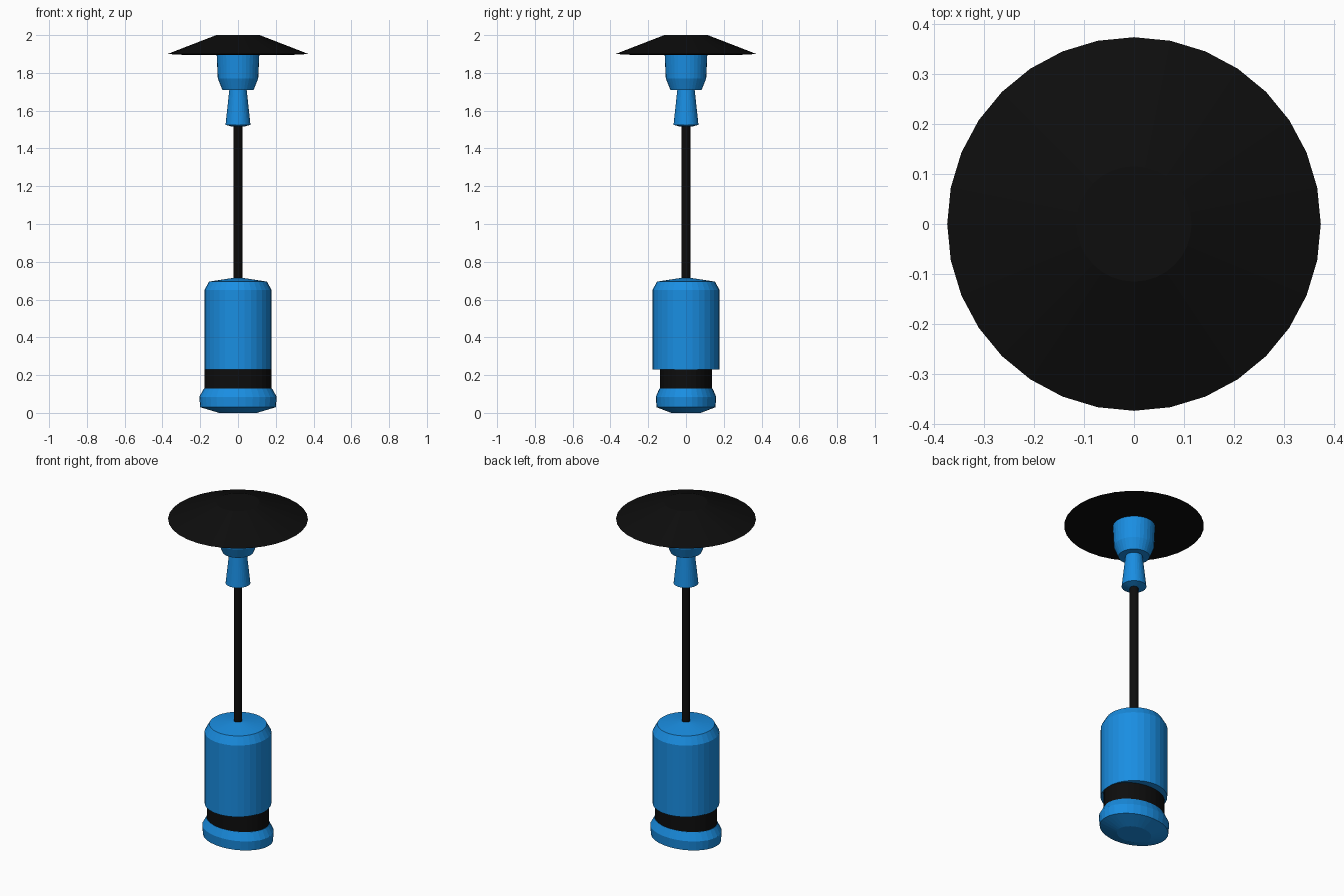
import bpy, bmesh
from math import cos, sin, tau

if "Cube" in bpy.data.objects:
    bpy.data.objects.remove(bpy.data.objects["Cube"])


def material(name, rgb):
    m = bpy.data.materials.new(name)
    m.diffuse_color = (*rgb, 1)
    m.use_nodes = True
    m.node_tree.nodes["Principled BSDF"].inputs["Base Color"].default_value = m.diffuse_color
    return m


BLUE = material("blue_paint", (0.01, 0.27, 0.76))
BLACK = material("black_metal", (0.004, 0.004, 0.004))


def lathe(name, profile, mat, sides=32, y_scale=1.0):
    """Flat-faced turned solid from (radius, z) points listed bottom to top."""
    bm = bmesh.new()
    rings = [[bm.verts.new((r * cos(tau * i / sides),
                            r * sin(tau * i / sides) * y_scale, z))
              for i in range(sides)] for r, z in profile]
    for a, b in zip(rings, rings[1:]):
        for i in range(sides):
            j = (i + 1) % sides
            bm.faces.new((a[i], a[j], b[j], b[i]))
    bm.faces.new(rings[0][::-1])
    bm.faces.new(rings[-1])
    mesh = bpy.data.meshes.new(name)
    bm.to_mesh(mesh)
    bm.free()
    mesh.materials.append(mat)
    obj = bpy.data.objects.new(name, mesh)
    bpy.context.collection.objects.link(obj)
    return obj


OVAL = 0.78

# oval foot and the dark band above it
lathe("base", [(0.10, 0), (0.20, 0.03), (0.205, 0.085), (0.18, 0.13)], BLUE, y_scale=OVAL)
lathe("base_band", [(0.178, 0.13), (0.178, 0.23)], BLACK, y_scale=OVAL)

# round tank housing with sloped shoulder
lathe("tank_housing", [(0.178, 0.23), (0.178, 0.65), (0.153, 0.695), (0.023, 0.715)], BLUE)

# slim pole
lathe("pole", [(0.023, 0.70), (0.023, 1.53)], BLACK, sides=16)

# flared neck and burner head
lathe("neck", [(0.03, 1.515), (0.066, 1.525), (0.046, 1.71)], BLUE)
lathe("burner_head", [(0.083, 1.71), (0.107, 1.77), (0.113, 1.90)], BLUE)

# wide reflector canopy
lathe("canopy", [(0.28, 1.895), (0.373, 1.90), (0.115, 2.0)], BLACK)
